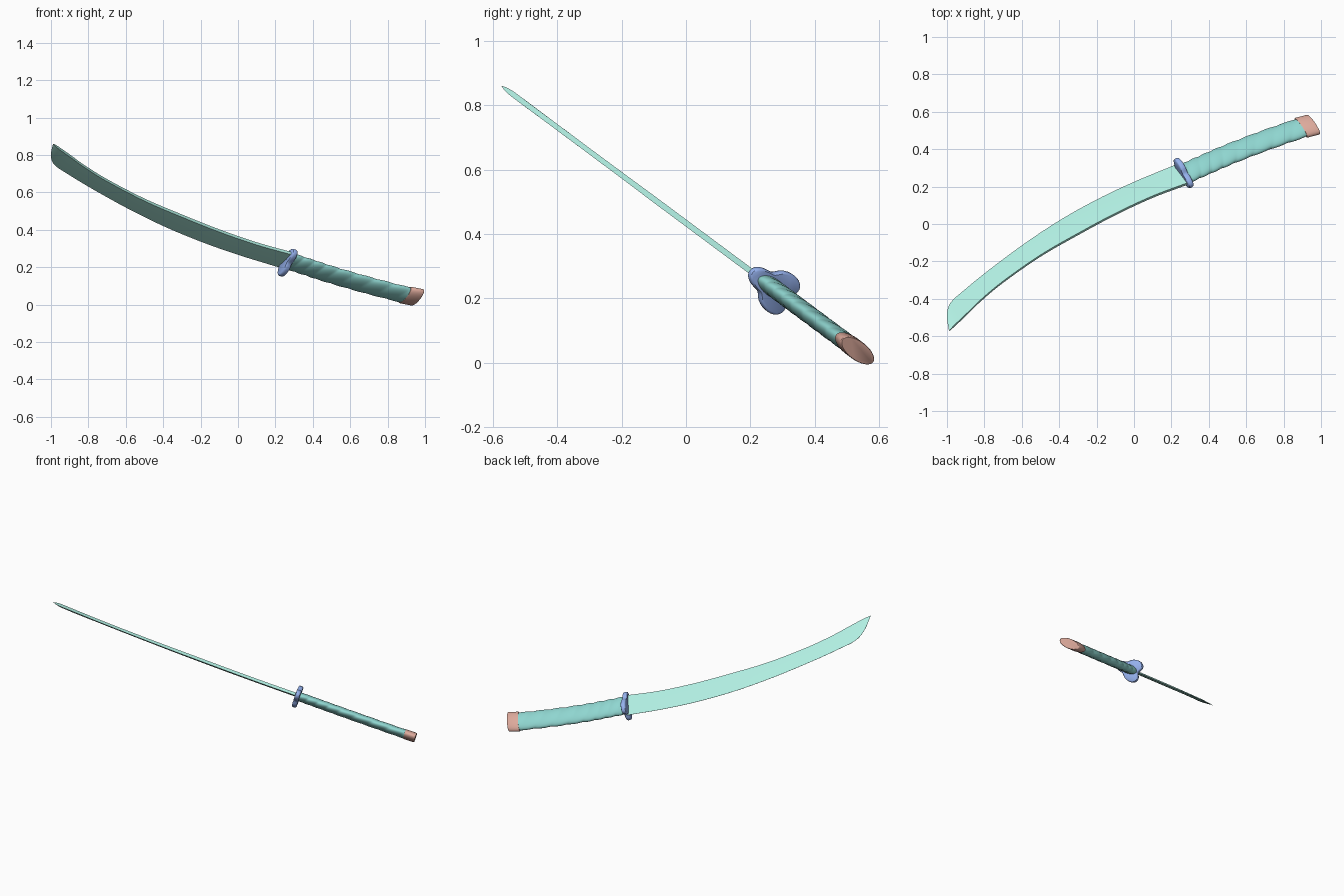
import bpy, bmesh
from math import sin, cos, pi, tau
from mathutils import Vector

if "Cube" in bpy.data.objects:
    bpy.data.objects.remove(bpy.data.objects["Cube"])

# The sword lies in a tilted plane: x along, s down the slope, t is the plane normal
NORMAL = Vector((0, 0.597, 0.803))


def place(x, s, t=0.0):
    return Vector((x, 0.803 * s, 0.434 - 0.597 * s)) + NORMAL * t


def smooth_path(pts, steps):
    """Catmull-Rom curve through 2D points."""
    p = [Vector(q) for q in pts]
    p = [2 * p[0] - p[1]] + p + [2 * p[-1] - p[-2]]
    out = []
    for i in range(1, len(p) - 2):
        a, b, c, d = p[i - 1:i + 3]
        for k in range(steps):
            u = k / steps
            out.append(0.5 * (2 * b + (c - a) * u + (2 * a - 5 * b + 4 * c - d) * u ** 2
                              + (3 * b - a - 3 * c + d) * u ** 3))
    return out + [p[-2]]


def loft(name, rings, color, angle=40):
    """Skin closed rings of points and cap both ends."""
    bm = bmesh.new()
    vs = [[bm.verts.new(p) for p in r] for r in rings]
    n = len(vs[0])
    for a, b in zip(vs, vs[1:]):
        for i in range(n):
            j = (i + 1) % n
            bm.faces.new((a[i], a[j], b[j], b[i]))
    bm.faces.new(vs[0][::-1])
    bm.faces.new(vs[-1])
    bmesh.ops.remove_doubles(bm, verts=bm.verts, dist=1e-5)
    bmesh.ops.recalc_face_normals(bm, faces=bm.faces)
    me = bpy.data.meshes.new(name)
    bm.to_mesh(me)
    bm.free()
    ob = bpy.data.objects.new(name, me)
    bpy.context.collection.objects.link(ob)
    mat = bpy.data.materials.new(name + "_color")
    mat.diffuse_color = (*color, 1)
    mat.use_nodes = True
    mat.node_tree.nodes["Principled BSDF"].inputs["Base Color"].default_value = mat.diffuse_color
    me.materials.append(mat)
    bpy.ops.object.select_all(action='DESELECT')
    ob.select_set(True)
    bpy.context.view_layer.objects.active = ob
    bpy.ops.object.shade_smooth_by_angle(angle=angle * pi / 180)
    return ob


ACROSS = Vector((-0.5, 0.866))   # across the grip, toward the cutting side
ALONG = Vector((0.866, 0.5))     # along the grip, toward the pommel


def oval(c, a, b, segs=40, ripple=lambda th: 1.0):
    ring = []
    for i in range(segs):
        th = tau * i / segs
        k = ripple(th)
        q = c + ACROSS * (a * k * cos(th))
        ring.append(place(q.x, q.y, b * k * sin(th)))
    return ring


# Blade: paired points (x, y seen from the top) on the spine and the cutting edge
spine = [(.30, .22), (.10, .145), (-.10, .052), (-.30, -.055), (-.50, -.17), (-.70, -.31),
         (-.82, -.41), (-.89, -.478), (-.95, -.535), (-.975, -.559), (-.989, -.573)]
edge = [(.22, .316), (.0, .225), (-.20, .13), (-.40, .018), (-.60, -.115), (-.80, -.265),
        (-.925, -.368), (-.968, -.406), (-.993, -.445), (-1.0, -.50), (-.989, -.573)]
rings = []
for sp, ed in zip(smooth_path(spine, 6), smooth_path(edge, 6)):
    sp, ed = Vector((sp.x, sp.y / .803)), Vector((ed.x, ed.y / .803))
    width = min(1.0, (ed - sp).length / 0.13)
    mid = sp.lerp(ed, 0.35)
    h = 0.009 * width
    rings.append([place(*sp, -h), place(*mid, -h), place(*ed, -.0005 * width),
                  place(*ed, .0005 * width), place(*mid, h), place(*sp, h)])
loft("blade", rings, (0.44, 0.86, 0.76), 30)

# Guard: three-lobed plate with rounded rim
centre = Vector((0.263, 0.33))
rings = []
for off, sc in ((-.015, .90), (-.012, .97), (-.006, 1), (.006, 1), (.012, .97), (.015, .90)):
    ring = []
    for i in range(72):
        th = tau * i / 72
        r = sc * (0.073 - 0.02 * cos(3 * th))
        w = r * cos(th) * (1.3 if cos(th) > 0 else 1.0)
        q = centre + ALONG * off + ACROSS * w
        ring.append(place(q.x, q.y, 0.82 * r * sin(th)))
    rings.append(ring)
loft("guard", rings, (0.30, 0.44, 0.85))

# Grip: oval handle with diagonal wrapped bands
path = smooth_path([(.268, .333), (.38, .395), (.51, .465), (.70, .556), (.90, .643)], 32)
rings = []
for i, c in enumerate(path):
    t = i / (len(path) - 1)
    wrap = lambda th: 0.95 + 0.07 * abs(sin(pi * (8 * t + 2 * th / tau)))
    rings.append(oval(c, 0.064, 0.028, 40, wrap))
loft("grip", rings, (0.28, 0.68, 0.64), 60)

# Pommel: slightly wider oval cap
start, end = Vector((.892, .640)), Vector((.962, .663))
rings = [oval(start.lerp(end, f), 0.071 * k, 0.030 * k)
         for f, k in ((0, .96), (.06, 1), (.9, 1), (.97, .98), (1, .94))]
loft("pommel", rings, (0.72, 0.40, 0.33))
